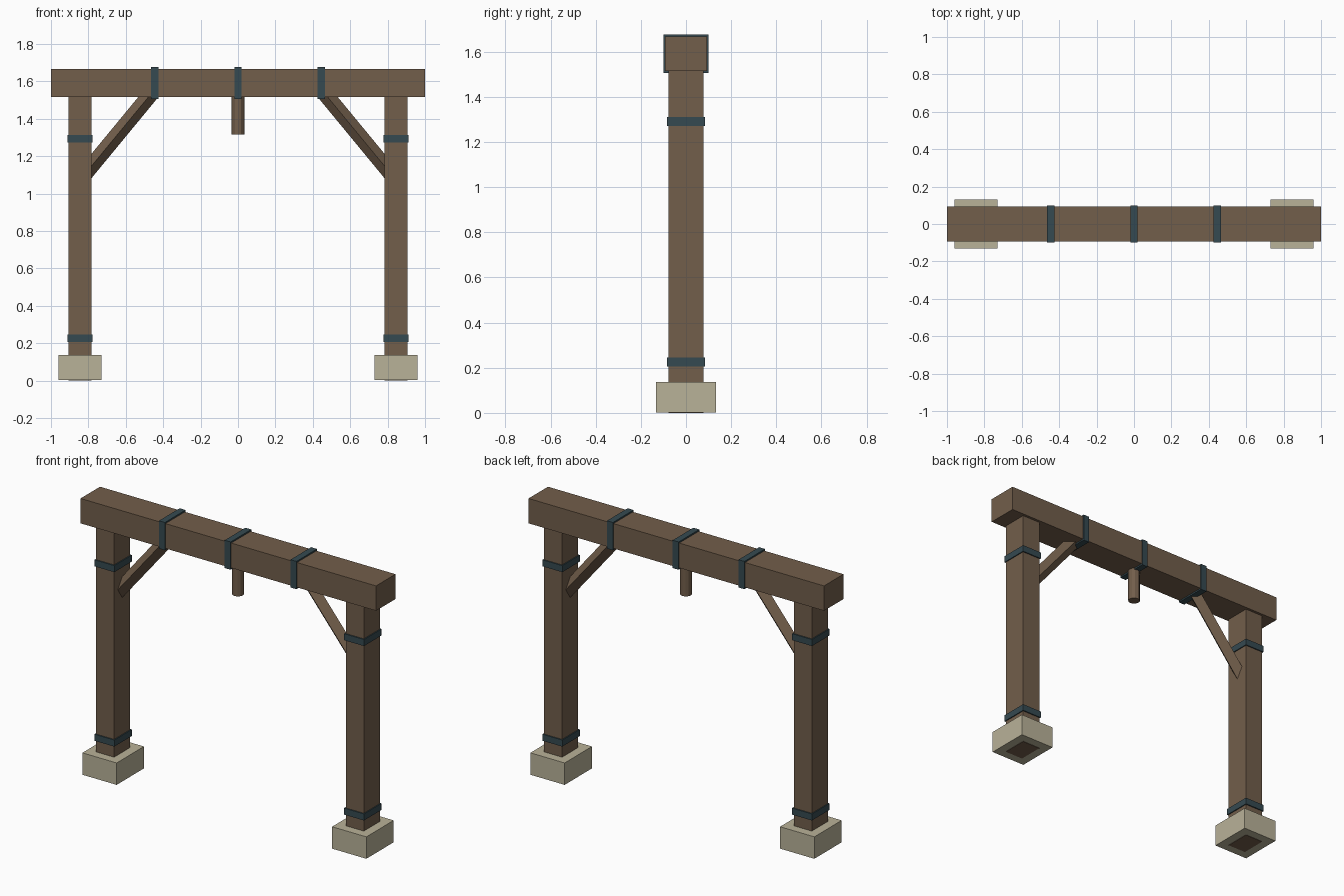
import bpy
import math
from mathutils import Vector

cube = bpy.data.objects.get("Cube")
if cube:
    bpy.data.objects.remove(cube, do_unlink=True)


def material(name, rgb):
    mat = bpy.data.materials.new(name)
    mat.use_nodes = True
    mat.diffuse_color = (*rgb, 1)
    mat.node_tree.nodes["Principled BSDF"].inputs["Base Color"].default_value = (*rgb, 1)
    return mat


wood = material("brown wood", (0.168, 0.112, 0.070))
stone = material("pale stone", (0.485, 0.445, 0.315))
iron = material("dark blue iron", (0.036, 0.068, 0.082))


def box(name, mat, x, half_x, half_y, z0, z1):
    """Axis-aligned box centred on y = 0."""
    bpy.ops.mesh.primitive_cube_add(size=2, location=(x, 0, (z0 + z1) / 2))
    obj = bpy.context.object
    obj.name = name
    obj.scale = (half_x, half_y, (z1 - z0) / 2)
    bpy.ops.object.transform_apply(location=False, rotation=False, scale=True)
    obj.data.materials.append(mat)
    return obj


def rod(name, mat, start, end, radius, sides, turn=0):
    """Flat-sided rod between two points."""
    start, end = Vector(start), Vector(end)
    axis = end - start
    bpy.ops.mesh.primitive_cylinder_add(vertices=sides, radius=radius, depth=axis.length)
    obj = bpy.context.object
    obj.name = name
    obj.rotation_euler = (0, math.atan2(axis.x, axis.z), 0)
    obj.location = (start + end) / 2
    obj.data.materials.append(mat)
    return obj


# Crossbeam with its iron straps
box("crossbeam", wood, 0, 1.0, 0.094, 1.515, 1.667)
for label, x in (("right", -0.445), ("middle", 0), ("left", 0.445)):
    box(f"beam_strap_{label}", iron, x, 0.02, 0.1, 1.506, 1.676)

# Hanging peg under the middle of the beam
rod("hanging_peg", wood, (0, 0, 1.315), (0, 0, 1.55), 0.034, 12)

# Posts, footings, iron bands and diamond-section braces on both sides
for label, side in (("right", -1), ("left", 1)):
    x = side * 0.845
    box(f"post_{label}", wood, x, 0.061, 0.078, 0, 1.54)
    box(f"footing_{label}", stone, x, 0.116, 0.132, 0.002, 0.136)
    box(f"lower_band_{label}", iron, x, 0.067, 0.085, 0.205, 0.245)
    box(f"upper_band_{label}", iron, x, 0.067, 0.085, 1.272, 1.312)
    rod(f"brace_{label}", wood, (side * 0.842, 0, 1.076),
        (side * 0.424, 0, 1.583), 0.0415, 4)
